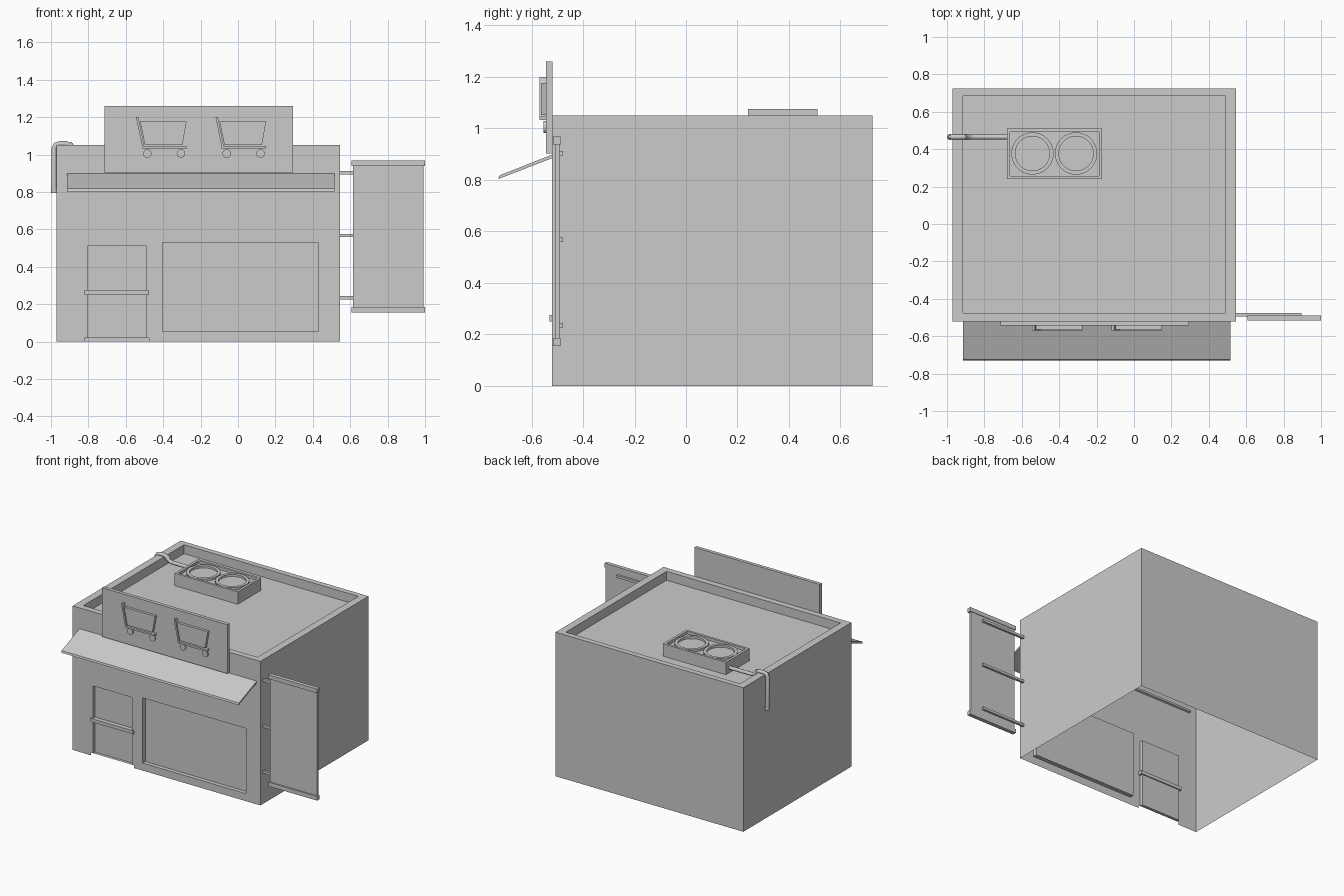
import bpy, bmesh, math
from mathutils import Matrix, Vector

if "Cube" in bpy.data.objects:
    bpy.data.objects.remove(bpy.data.objects["Cube"])


def finish(name, bm, weld=True):
    if weld:
        bmesh.ops.remove_doubles(bm, verts=bm.verts, dist=1e-5)
    me = bpy.data.meshes.new(name)
    bm.to_mesh(me)
    bm.free()
    ob = bpy.data.objects.new(name, me)
    bpy.context.collection.objects.link(ob)
    return ob


def face(bm, pts):
    bm.faces.new([bm.verts.new(p) for p in pts])


def bridge(bm, a, b, skip=()):
    n = len(a)
    for i in range(n):
        if i not in skip:
            j = (i + 1) % n
            face(bm, [a[i], a[j], b[j], b[i]])


def flat(x0, x1, y0, y1, z):
    return [(x0, y0, z), (x1, y0, z), (x1, y1, z), (x0, y1, z)]


def upright(x0, x1, z0, z1, y):
    return [(x0, y, z0), (x1, y, z0), (x1, y, z1), (x0, y, z1)]


def box(name, x0, x1, y0, y1, z0, z1):
    bm = bmesh.new()
    a, b = flat(x0, x1, y0, y1, z0), flat(x0, x1, y0, y1, z1)
    bridge(bm, a, b)
    face(bm, b)
    face(bm, a[::-1])
    return finish(name, bm)


def prism_xz(name, pts, y0, y1):
    """Outline of (x, z) points, counter-clockwise from the front."""
    bm = bmesh.new()
    f, b = [(x, y0, z) for x, z in pts], [(x, y1, z) for x, z in pts]
    bridge(bm, b, f)
    face(bm, f)
    face(bm, b[::-1])
    bmesh.ops.recalc_face_normals(bm, faces=bm.faces)
    return finish(name, bm)


# Building shell: open underneath, sunken roof behind a parapet
X0, X1, Y0, Y1, H, ROOF = -0.97, 0.545, -0.52, 0.725, 1.05, 0.985
bm = bmesh.new()
base, top = flat(X0, X1, Y0, Y1, 0), flat(X0, X1, Y0, Y1, H)
rim, roof = flat(-0.915, 0.49, -0.475, 0.685, H), flat(-0.915, 0.49, -0.475, 0.685, ROOF)
bridge(bm, base, top, skip=(0,))
bridge(bm, top, rim)
bridge(bm, rim, roof)
face(bm, roof)
# Front wall with openings for door, threshold gap and window
door = (-0.805, -0.49, 0.02, 0.51)
gap = (-0.82, -0.475, 0.0, 0.02)
window = (-0.405, 0.43, 0.055, 0.53)
holes = (door, gap, window)
xs = sorted({X0, X1, *[v for h in holes for v in h[:2]]})
zs = sorted({0.0, H, *[v for h in holes for v in h[2:]]})
for xa, xb in zip(xs, xs[1:]):
    for za, zb in zip(zs, zs[1:]):
        cx, cz = (xa + xb) / 2, (za + zb) / 2
        if not any(h[0] < cx < h[1] and h[2] < cz < h[3] for h in holes):
            face(bm, upright(xa, xb, za, zb, Y0))
# Recessed door and window panels
for h, depth in ((door, 0.022), (window, 0.03)):
    f, b = upright(*h, Y0), upright(*h, Y0 + depth)
    bridge(bm, f, b)
    face(bm, b)
finish("building_shell", bm)
box("door_bar", -0.82, -0.475, -0.53, -0.49, 0.25, 0.275)

# Awning, a sloping slab
bm = bmesh.new()
profile = [(-0.508, 0.903), (-0.725, 0.817), (-0.729, 0.803), (-0.508, 0.889)]
l, r = [(-0.915, y, z) for y, z in profile], [(0.515, y, z) for y, z in profile]
bridge(bm, l, r)
face(bm, l[::-1])
face(bm, r)
bmesh.ops.recalc_face_normals(bm, faces=bm.faces)
finish("awning", bm)

# Roof sign board with two shopping carts
box("sign_board", -0.715, 0.295, -0.544, -0.519, 0.903, 1.26)
for k, dx in enumerate((0, 0.425)):
    def cart(name, pts, y0):
        prism_xz(f"cart_{name}_{k + 1}", [(x + dx, z) for x, z in pts], y0, -0.54)
    cart("basket", [(-0.498, 1.052), (-0.297, 1.052), (-0.275, 1.176), (-0.524, 1.176)], -0.563)
    cart("handle", [(-0.512, 1.04), (-0.5, 1.04), (-0.532, 1.2), (-0.545, 1.2)], -0.569)
    cart("base", [(-0.512, 1.033), (-0.276, 1.033), (-0.276, 1.046), (-0.512, 1.046)], -0.569)
    for w, wx in enumerate((-0.485, -0.305)):
        cart(f"wheel_{w + 1}", [(wx + 0.023 * math.cos(a), 1.005 + 0.023 * math.sin(a))
                               for a in [i * math.tau / 16 for i in range(16)]], -0.553)

# Side sign on three brackets
box("side_sign_panel", 0.614, 0.992, -0.506, -0.492, 0.16, 0.96)
for nm, z in (("bottom", 0.155), ("top", 0.938)):
    box(f"side_sign_{nm}_cap", 0.608, 1.0, -0.516, -0.488, z, z + 0.03)
for i, z in enumerate((0.235, 0.567, 0.903)):
    box(f"side_sign_bracket_{i + 1}", 0.54, 0.895, -0.494, -0.477, z - 0.009, z + 0.009)

# Air conditioner with sunken top and two fan rings
bm = bmesh.new()
loops = [flat(-0.68, -0.17, 0.24, 0.51, ROOF), flat(-0.68, -0.17, 0.24, 0.51, 1.075),
         flat(-0.662, -0.188, 0.257, 0.493, 1.075), flat(-0.662, -0.188, 0.257, 0.493, 1.055)]
for a, b in zip(loops, loops[1:]):
    bridge(bm, a, b)
face(bm, loops[-1])
face(bm, loops[0][::-1])
finish("air_conditioner", bm)
for k, cx in enumerate((-0.543, -0.31)):
    bm = bmesh.new()

    def circle(r, z):
        return [(cx + r * math.cos(i * math.tau / 32), 0.377 + r * math.sin(i * math.tau / 32), z)
                for i in range(32)]
    ring = [circle(0.113, 1.055), circle(0.113, 1.07), circle(0.092, 1.07), circle(0.092, 1.055)]
    for a, b in zip(ring, ring[1:]):
        bridge(bm, a, b)
    ob = finish(f"fan_ring_{k + 1}", bm)

# Drain pipe over the parapet and down the left wall


def pipe(name, pts, r):
    cu = bpy.data.curves.new(name, 'CURVE')
    cu.dimensions = '3D'
    cu.bevel_depth, cu.bevel_resolution, cu.use_fill_caps = r, 2, True
    sp = cu.splines.new('POLY')
    sp.points.add(len(pts) - 1)
    for p, (x, z) in zip(sp.points, pts):
        p.co = (x, 0.465, z, 1)
    ob = bpy.data.objects.new(name, cu)
    bpy.context.collection.objects.link(ob)


pipe("drain_pipe", [(-0.67, 1.02), (-0.86, 1.02), (-0.88, 1.028), (-0.9, 1.05), (-0.92, 1.058),
                    (-0.955, 1.058), (-0.974, 1.052), (-0.983, 1.035), (-0.983, 0.8)], 0.0135)
pipe("pipe_collar_bottom", [(-0.983, 0.82), (-0.983, 0.795)], 0.017)
pipe("pipe_collar_top", [(-0.905, 1.056), (-0.885, 1.034)], 0.017)
